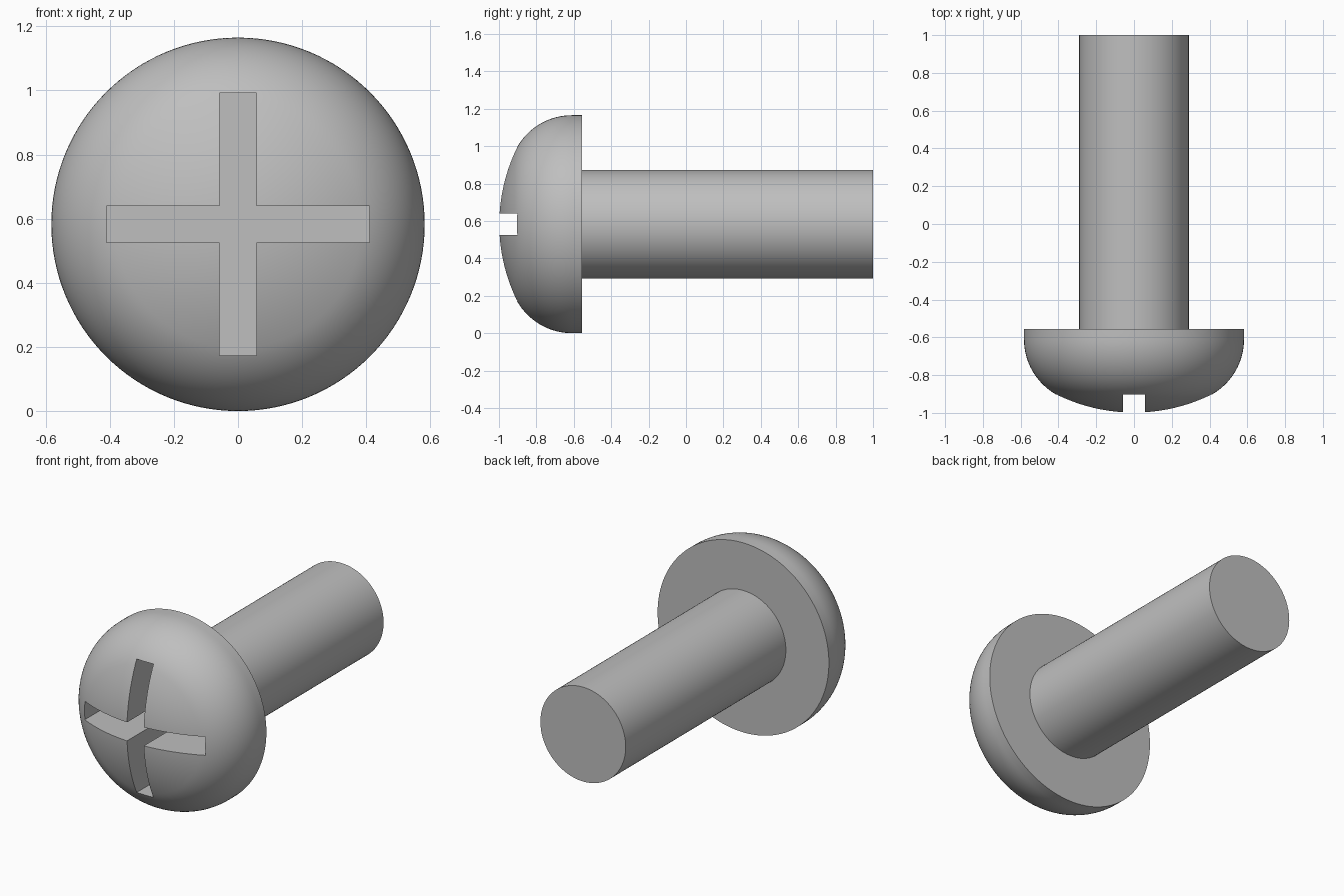
import bpy, bmesh, math
from mathutils import Vector, Matrix

cube = bpy.data.objects.get("Cube")
if cube:
    bpy.data.objects.remove(cube, do_unlink=True)

AXIS_Z = 0.5825      # height of the screw axis
SEGMENTS = 128

steel = bpy.data.materials.new("steel_grey")
steel.use_nodes = True
GREY = (0.52, 0.52, 0.52, 1)
steel.diffuse_color = GREY
steel.node_tree.nodes["Principled BSDF"].inputs["Base Color"].default_value = GREY


def add_object(name, bm):
    bmesh.ops.recalc_face_normals(bm, faces=bm.faces)
    mesh = bpy.data.meshes.new(name)
    bm.to_mesh(mesh)
    bm.free()
    mesh.materials.append(steel)
    obj = bpy.data.objects.new(name, mesh)
    obj.location.z = AXIS_Z
    bpy.context.collection.objects.link(obj)
    return obj


def lathe(name, profile):
    """Revolve (radius, y) points around the y axis."""
    bm = bmesh.new()
    verts = [bm.verts.new((r, y, 0)) for r, y in profile]
    edges = [bm.edges.new(pair) for pair in zip(verts, verts[1:])]
    bmesh.ops.spin(bm, geom=verts + edges, cent=(0, 0, 0), axis=(0, 1, 0),
                   angle=2 * math.pi, steps=SEGMENTS, use_merge=True)
    bmesh.ops.remove_doubles(bm, verts=bm.verts, dist=1e-5)
    return add_object(name, bm)


def arc(radius, center_r, center_y, start, end, steps):
    """Arc points; the angle is measured from the front (-y) outwards."""
    angles = [start + (end - start) * i / steps for i in range(steps + 1)]
    return [(center_r + radius * math.sin(a), center_y - radius * math.cos(a))
            for a in angles]


def smooth(obj):
    bpy.ops.object.select_all(action='DESELECT')
    obj.select_set(True)
    bpy.context.view_layer.objects.active = obj
    bpy.ops.object.shade_smooth_by_angle(angle=math.radians(30))


# Domed head: a shallow front arc flowing into a tighter rim arc
tangent = math.atan2(0.2455, 0.54)
crown = arc(0.93, 0, -0.07, 0, tangent, 14)
rim = arc(0.337, 0.2455, -0.61, tangent, math.pi / 2, 20)
head = lathe("screw_head", crown + rim[1:] + [(0.5825, -0.556), (0, -0.556)])

# Cross-shaped cutter for the drive recess
W, L, FLOOR = 0.057, 0.41, -0.59
bm = bmesh.new()
outline = []
for quarter in range(4):
    turn = Matrix.Rotation(-quarter * math.pi / 2, 3, 'Y')
    for x, z in ((L, -W), (L, W), (W, W)):
        outline.append(bm.verts.new(turn @ Vector((x, FLOOR, z))))
base = bm.faces.new(outline)
top = bmesh.ops.extrude_face_region(bm, geom=[base])["geom"]
bmesh.ops.translate(bm, vec=(0, -0.6, 0),
                    verts=[v for v in top if isinstance(v, bmesh.types.BMVert)])
cutter = add_object("cross_slot_cutter", bm)

# Cut the recess, then drop the cutter
cut = head.modifiers.new("cross_slot", 'BOOLEAN')
cut.operation = 'DIFFERENCE'
cut.solver = 'EXACT'
cut.object = cutter
bpy.context.view_layer.objects.active = head
bpy.ops.object.modifier_apply(modifier=cut.name)
bpy.data.objects.remove(cutter, do_unlink=True)
smooth(head)

# Plain cylindrical shaft
shaft = lathe("screw_shaft", [(0, -0.565), (0.29, -0.565), (0.29, 1), (0, 1)])
smooth(shaft)
